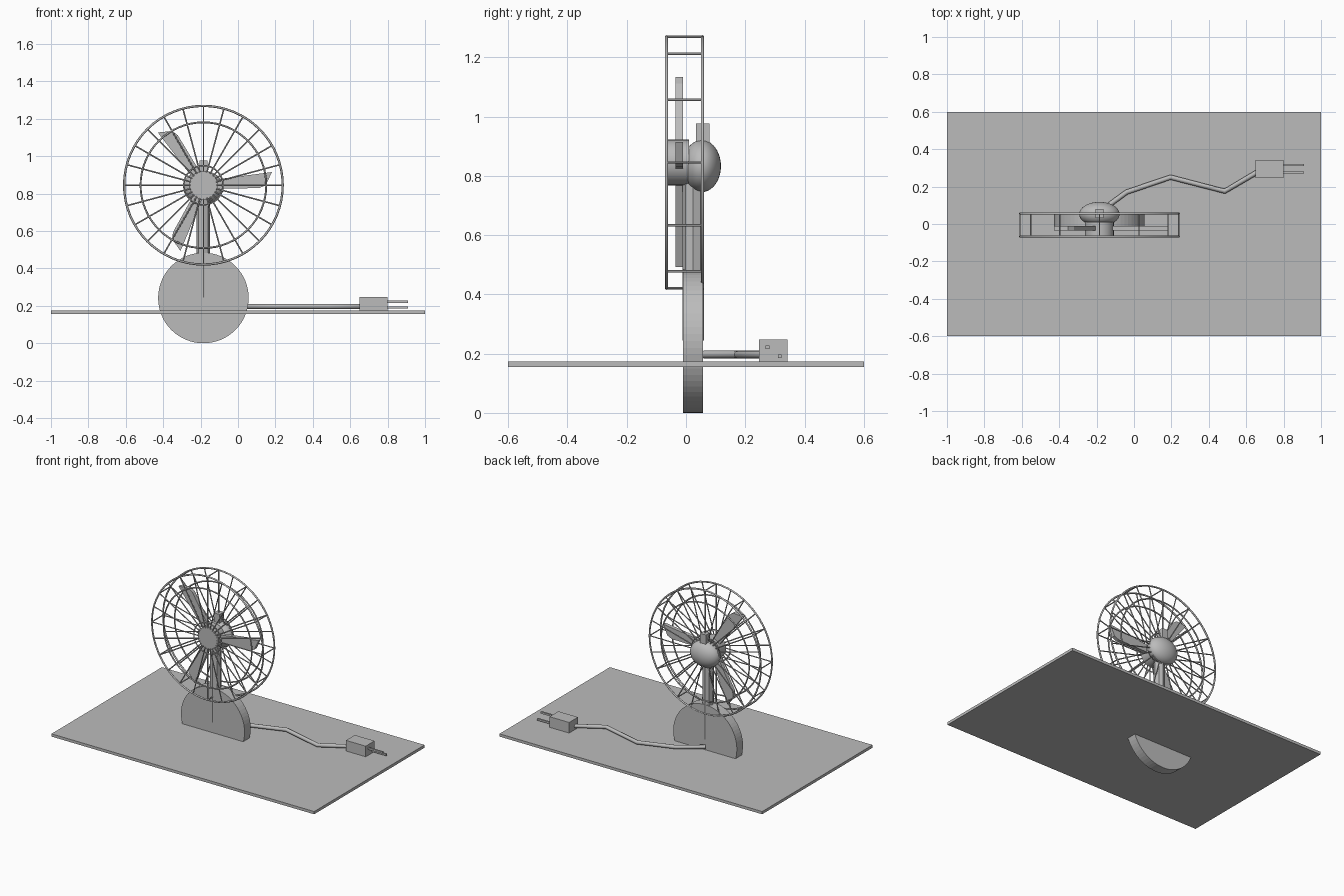
import bpy, bmesh
from math import cos, sin, pi, radians
from mathutils import Vector, Matrix

cube = bpy.data.objects.get("Cube")
if cube:
    bpy.data.objects.remove(cube, do_unlink=True)

grey = bpy.data.materials.new("plain grey")
grey.use_nodes = True
grey.diffuse_color = (0.5, 0.5, 0.5, 1)
grey.node_tree.nodes["Principled BSDF"].inputs["Base Color"].default_value = (0.5, 0.5, 0.5, 1)

FX, FZ = -0.185, 0.845          # fan axis
FRONT, BACK = -0.066, 0.055     # cage planes
RIM = 0.424


def finish(name, bm, smooth=False):
    bmesh.ops.recalc_face_normals(bm, faces=bm.faces)
    mesh = bpy.data.meshes.new(name)
    bm.to_mesh(mesh)
    bm.free()
    mesh.materials.append(grey)
    ob = bpy.data.objects.new(name, mesh)
    bpy.context.collection.objects.link(ob)
    if smooth:
        bpy.ops.object.select_all(action='DESELECT')
        ob.select_set(True)
        bpy.context.view_layer.objects.active = ob
        bpy.ops.object.shade_smooth_by_angle(angle=radians(35))
    return ob


def add_rod(bm, a, b, radius, sides=6):
    a, b = Vector(a), Vector(b)
    turn = (b - a).to_track_quat('Z', 'Y').to_matrix().to_4x4()
    bmesh.ops.create_cone(bm, cap_ends=True, segments=sides, radius1=radius, radius2=radius,
                          depth=(b - a).length, matrix=Matrix.Translation((a + b) / 2) @ turn)


def rod(name, a, b, radius, sides, smooth=False):
    bm = bmesh.new()
    add_rod(bm, a, b, radius, sides)
    return finish(name, bm, smooth)


def box(name, lo, hi):
    bm = bmesh.new()
    lo, hi = Vector(lo), Vector(hi)
    bmesh.ops.create_cube(bm, size=1, matrix=Matrix.Translation((lo + hi) / 2)
                          @ Matrix.Diagonal((*(hi - lo), 1)))
    return finish(name, bm)


def on_fan(r, angle, y):
    return Vector((FX + r * cos(angle), y, FZ + r * sin(angle)))


def ring(name, radius, y, wire, segments=64, sides=6):
    bpy.ops.mesh.primitive_torus_add(major_radius=radius, minor_radius=wire,
                                     major_segments=segments, minor_segments=sides,
                                     location=(FX, y, FZ), rotation=(pi / 2, 0, 0))
    ob = bpy.context.object
    ob.name = name
    ob.data.materials.append(grey)
    bpy.ops.object.shade_smooth()


# Table top and disc base sunk through it
box("table_top", (-1, -0.6, 0.155), (1, 0.6, 0.174))
rod("disc_base", (FX, -0.01, 0.242), (FX, 0.057, 0.242), 0.242, 64)

# Neck, motor housing and knob
rod("neck", (FX, 0.024, 0.245), (FX, 0.024, 0.8), 0.036, 8)
bm = bmesh.new()
bmesh.ops.create_uvsphere(bm, u_segments=32, v_segments=20, radius=1,
                          matrix=Matrix.Translation((FX, 0.053, 0.833))
                          @ Matrix.Diagonal((0.108, 0.065, 0.088, 1)))
finish("motor_housing", bm, True)
box("knob", (FX - 0.022, 0.033, 0.88), (FX + 0.022, 0.079, 0.977))

# Hub and three blades
rod("hub", (FX, -0.064, FZ), (FX, 0.01, FZ), 0.077, 32, True)
profile = [(0.06, 0.03), (0.366, 0.07), (0.334, 0), (0.3, -0.015), (0.06, -0.02)]
for i in range(3):
    spin = Matrix.Rotation(-i * 2 * pi / 3, 4, 'Y')
    bm = bmesh.new()
    face = bm.faces.new([bm.verts.new((x, -0.035, z)) for x, z in profile])
    side = bmesh.ops.extrude_face_region(bm, geom=[face])
    moved = [v for v in side["geom"] if isinstance(v, bmesh.types.BMVert)]
    bmesh.ops.translate(bm, verts=moved, vec=(0, 0.025, 0))
    bmesh.ops.transform(bm, verts=bm.verts, matrix=Matrix.Translation((FX, 0, FZ)) @ spin)
    finish(f"blade_{i + 1}", bm)

# Wire cage: rings and spokes on both sides, joined by cross bars
for label, y in (("front", FRONT), ("back", BACK)):
    ring(f"{label}_rim", RIM, y, 0.006)
    ring(f"{label}_middle_ring", 0.336, y, 0.005)
    ring(f"{label}_inner_ring", 0.105, y, 0.004, 32)
    bm = bmesh.new()
    for k in range(24):
        a = k * pi / 12
        add_rod(bm, on_fan(0.07, a, y), on_fan(RIM, a, y), 0.004)
    finish(f"{label}_spokes", bm, True)
bm = bmesh.new()
for k in range(12):
    a = k * pi / 6
    add_rod(bm, on_fan(RIM, a, FRONT), on_fan(RIM, a, BACK), 0.004)
finish("cross_bars", bm, True)

# Power cord
path = [(-0.19, 0.06), (-0.04, 0.17), (0.195, 0.25), (0.485, 0.175), (0.66, 0.278)]
curve = bpy.data.curves.new("power_cord", 'CURVE')
curve.dimensions = '3D'
curve.bevel_depth = 0.0135
curve.bevel_resolution = 2
curve.use_fill_caps = True
spline = curve.splines.new('POLY')
spline.points.add(len(path) - 1)
for point, (x, y) in zip(spline.points, path):
    point.co = (x, y, 0.197, 1)
curve.materials.append(grey)
bpy.context.collection.objects.link(bpy.data.objects.new("power_cord", curve))

# Plug with two prongs
box("plug", (0.65, 0.246, 0.174), (0.8, 0.342, 0.247))
for name, y, z in (("right_prong", 0.275, 0.222), ("left_prong", 0.316, 0.191)):
    box(name, (0.79, y - 0.006, z - 0.006), (0.91, y + 0.006, z + 0.006))
